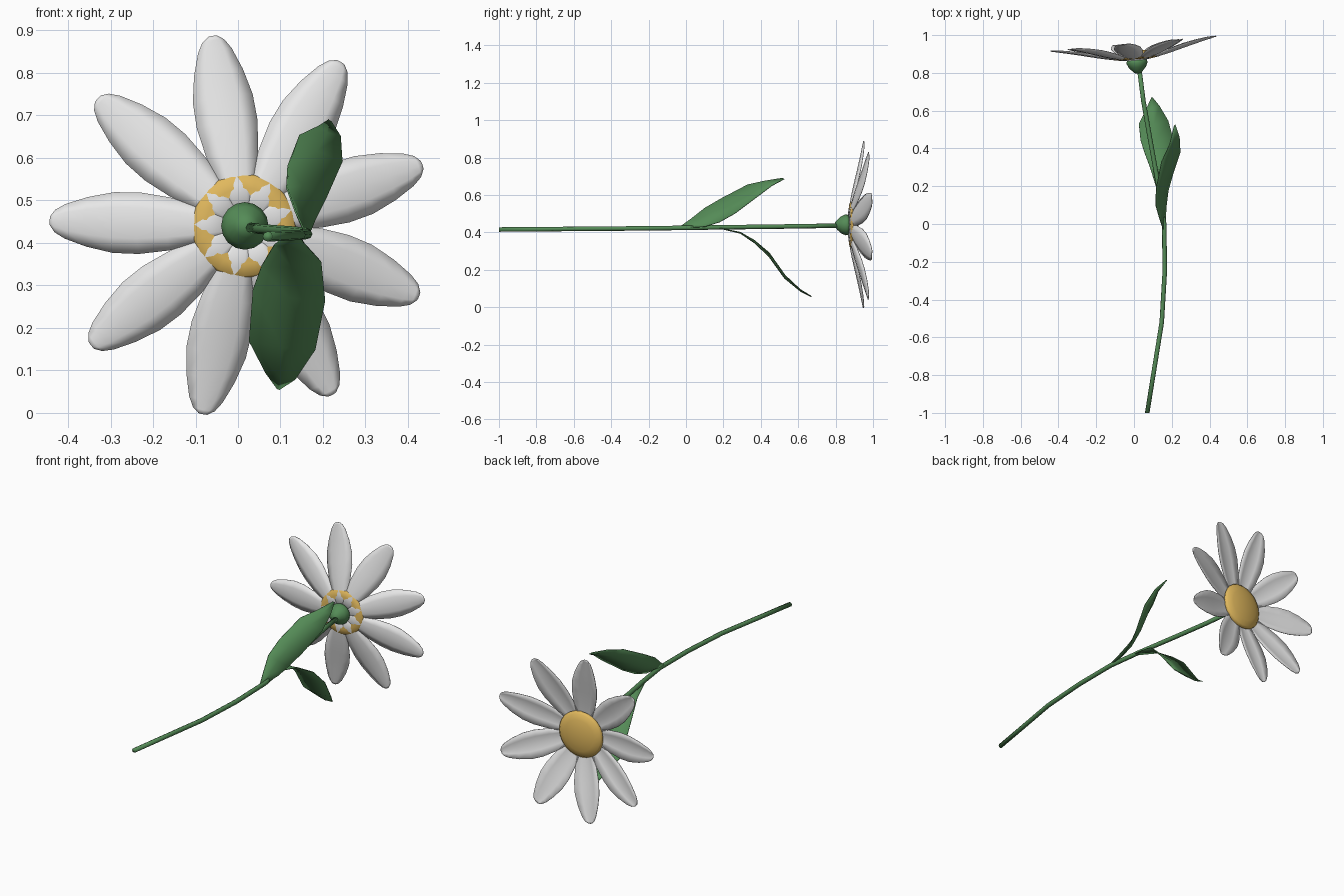
import bpy, math
from mathutils import Vector

if "Cube" in bpy.data.objects:
    bpy.data.objects.remove(bpy.data.objects["Cube"])


def material(name, rgb):
    m = bpy.data.materials.new(name)
    m.diffuse_color = (*rgb, 1)
    m.use_nodes = True
    m.node_tree.nodes["Principled BSDF"].inputs["Base Color"].default_value = m.diffuse_color
    return m


WHITE = material("petal_white", (0.8, 0.8, 0.8))
GREEN = material("leaf_green", (0.09, 0.26, 0.095))
YELLOW = material("disc_yellow", (0.75, 0.48, 0.11))

# flower frame: axis points out of the bloom, U and V span its plane
CENTRE = Vector((0.015, 0.865, 0.44))
AXIS = Vector((-0.09, 1, 0)).normalized()
U = Vector((1, 0.09, 0)).normalized()
V = Vector((0, 0, 1))


def make(name, verts, faces, mat, smooth=True, thick=0):
    me = bpy.data.meshes.new(name)
    me.from_pydata(verts, [], faces)
    me.materials.append(mat)
    for p in me.polygons:
        p.use_smooth = smooth
    ob = bpy.data.objects.new(name, me)
    bpy.context.collection.objects.link(ob)
    if thick:
        s = ob.modifiers.new("thickness", "SOLIDIFY")
        s.thickness = thick
        s.offset = 0
    return ob


def grid_faces(rows, cols):
    return [(r * cols + c, r * cols + c + 1, (r + 1) * cols + c + 1, (r + 1) * cols + c)
            for r in range(rows - 1) for c in range(cols - 1)]


def lathe(name, profile, mat, n):
    """Revolve (height along axis, radius) pairs round the flower axis."""
    verts = []
    for h, r in profile:
        for i in range(n):
            a = 2 * math.pi * i / n
            verts.append(CENTRE + AXIS * h + (U * math.cos(a) + V * math.sin(a)) * r)
    faces = []
    for j in range(len(profile) - 1):
        for i in range(n):
            k = (i + 1) % n
            faces.append((j * n + i, (j + 1) * n + i, (j + 1) * n + k, j * n + k))
    faces.append(tuple(range(n)))
    faces.append(tuple(reversed(range((len(profile) - 1) * n, len(profile) * n))))
    return make(name, verts, faces, mat)


# petals: (distance out, half width, rise along axis)
PETAL = [(0.03, 0.022, 0.0), (0.10, 0.042, 0.01), (0.18, 0.062, 0.026), (0.25, 0.072, 0.043),
         (0.31, 0.071, 0.058), (0.37, 0.058, 0.072), (0.42, 0.040, 0.083),
         (0.442, 0.026, 0.088), (0.452, 0.010, 0.09)]
for i in range(9):
    a = math.radians(98.5 - 40 * i)
    out = U * math.cos(a) + V * math.sin(a)
    side = AXIS.cross(out)
    verts = []
    for r, w, h in PETAL:
        for t in (-1, -0.5, 0, 0.5, 1):
            cup = 0.18 * w * t * t
            verts.append(CENTRE + out * (r - 0.1 * w * t * t) + side * (w * t) + AXIS * (h + cup))
    make(f"petal_{i + 1}", verts, grid_faces(len(PETAL), 5), WHITE, thick=0.003)

# domed flower centre and green cup behind it
lathe("flower_disc", [(0.008, 0.09), (0.012, 0.118), (0.024, 0.126), (0.036, 0.115),
                      (0.046, 0.085), (0.053, 0.045), (0.055, 0.012)], YELLOW, 24)
lathe("flower_cup", [(-0.068, 0.014), (-0.055, 0.028), (-0.035, 0.046),
                     (-0.012, 0.056), (0.006, 0.052), (0.012, 0.03)], GREEN, 16)

# stem: bent tube swept along a path
PATH = [(0.07, -1.0, 0.415), (0.11, -0.75, 0.417), (0.147, -0.52, 0.419), (0.163, -0.25, 0.421),
        (0.16, 0.0, 0.424), (0.13, 0.2, 0.427), (0.085, 0.45, 0.43), (0.05, 0.65, 0.433),
        (0.028, 0.82, 0.436)]
N = 8
verts, faces = [], []
for j, p in enumerate(PATH):
    d = (Vector(PATH[min(j + 1, len(PATH) - 1)]) - Vector(PATH[max(j - 1, 0)])).normalized()
    if j == 0:
        d = Vector((0, 1, 0))
    side = d.cross(V).normalized()
    up = side.cross(d)
    for i in range(N):
        a = 2 * math.pi * i / N
        verts.append(Vector(p) + (side * math.cos(a) + up * math.sin(a)) * 0.012)
for j in range(len(PATH) - 1):
    for i in range(N):
        k = (i + 1) % N
        faces.append((j * N + i, j * N + k, (j + 1) * N + k, (j + 1) * N + i))
faces += [tuple(reversed(range(N))), tuple(range(len(verts) - N, len(verts)))]
make("stem", verts, faces, GREEN)


def leaf(name, left, right, fold):
    """Leaf blade between two edges, with a slightly sunken midrib."""
    verts = []
    for i, (l, r) in enumerate(zip(left, right)):
        l, r = Vector(l), Vector(r)
        drop = Vector(fold) * min((l - r).length / 0.15, 1)
        verts += [l, (l + r) / 2 + drop, r]
    return make(name, verts, grid_faces(len(left), 3), GREEN, thick=0.004)


# upper leaf, standing on edge
leaf("upper_leaf",
     [(0.155, -0.03, 0.432), (0.135, 0.03, 0.475), (0.115, 0.10, 0.53), (0.118, 0.19, 0.582),
      (0.146, 0.33, 0.655), (0.188, 0.42, 0.675), (0.212, 0.515, 0.69)],
     [(0.165, 0.0, 0.425), (0.172, 0.10, 0.43), (0.182, 0.18, 0.455), (0.205, 0.26, 0.50),
      (0.245, 0.38, 0.59), (0.241, 0.46, 0.65), (0.219, 0.525, 0.685)],
     (-0.012, 0.006, -0.008))

# lower leaf, drooping
leaf("lower_leaf",
     [(0.125, 0.17, 0.425), (0.085, 0.30, 0.395), (0.055, 0.38, 0.345), (0.035, 0.445, 0.29),
      (0.026, 0.53, 0.17), (0.065, 0.61, 0.095), (0.092, 0.67, 0.058)],
     [(0.142, 0.17, 0.425), (0.155, 0.29, 0.40), (0.196, 0.37, 0.355), (0.205, 0.46, 0.265),
      (0.182, 0.545, 0.15), (0.135, 0.625, 0.08), (0.098, 0.67, 0.056)],
     (0.0, -0.01, -0.006))
